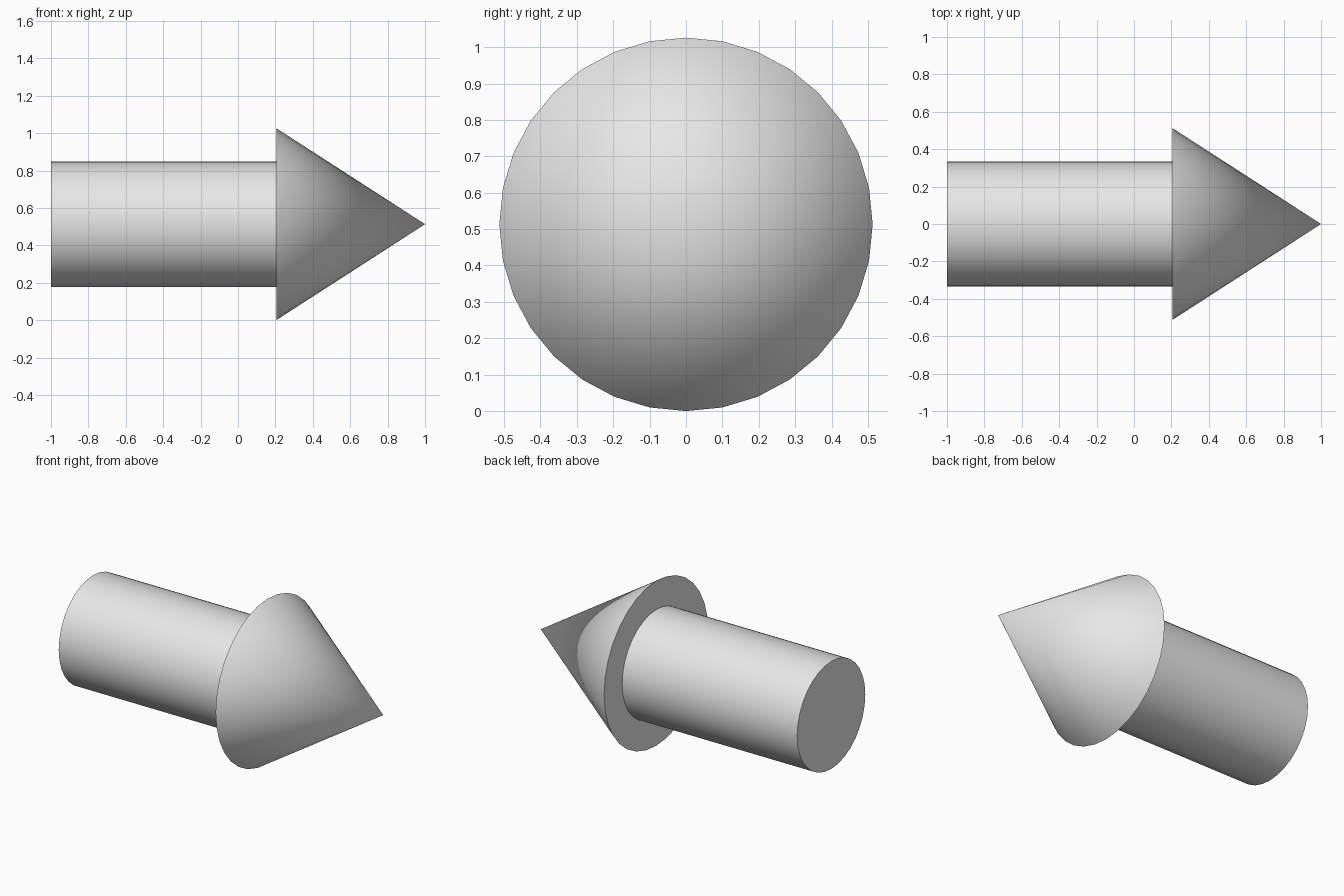
import bpy
import math

cube = bpy.data.objects.get("Cube")
if cube:
    bpy.data.objects.remove(cube, do_unlink=True)

RADIUS = 0.513   # arrowhead base radius, also the axis height
NECK = 0.205     # where the shaft meets the head

grey = bpy.data.materials.new("light_grey")
grey.use_nodes = True
colour = (0.8, 0.8, 0.8, 1)
grey.diffuse_color = colour
grey.node_tree.nodes["Principled BSDF"].inputs["Base Color"].default_value = colour


def add_part(name, x_start, x_end, r_start, r_end):
    """Round part lying along x, with smooth sides and crisp rims."""
    bpy.ops.mesh.primitive_cone_add(
        vertices=32, radius1=r_start, radius2=r_end, depth=x_end - x_start,
        location=((x_start + x_end) / 2, 0, RADIUS),
        rotation=(0, math.pi / 2, 0))
    part = bpy.context.object
    part.name = name
    part.data.materials.append(grey)
    bpy.ops.object.transform_apply(location=False, rotation=True, scale=True)
    bpy.ops.object.shade_smooth_by_angle(angle=math.radians(40))
    return part


# Cylindrical shaft
add_part("arrow_shaft", -1, NECK, 0.335, 0.335)

# Pointed head
add_part("arrow_head", NECK, 1, RADIUS, 0)
